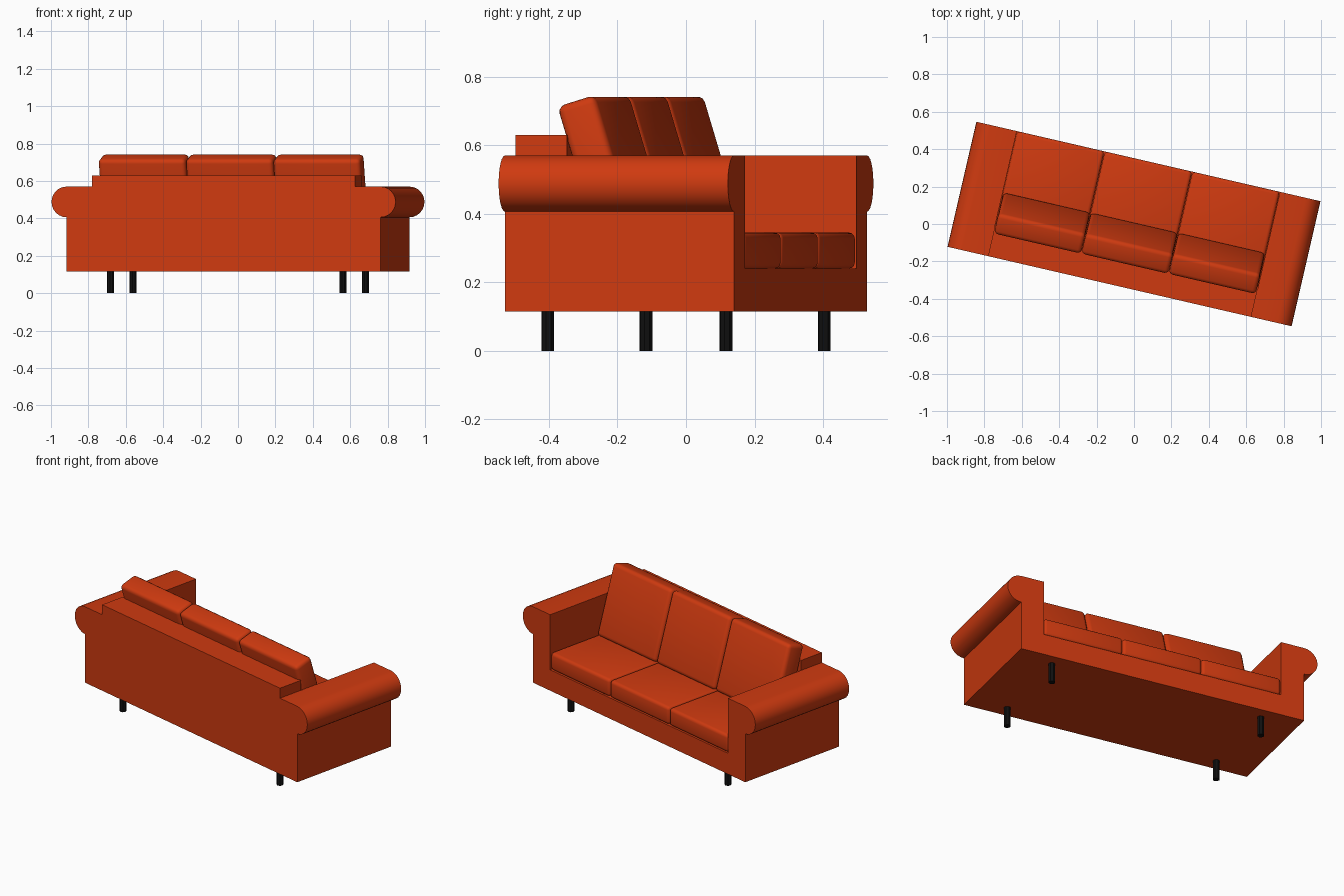
import bpy, bmesh, math
from mathutils import Matrix

if "Cube" in bpy.data.objects:
    bpy.data.objects.remove(bpy.data.objects["Cube"])

TURN = Matrix.Rotation(math.radians(-13), 4, 'Z')   # whole sofa is turned
HALF_D = 0.343                                      # half depth
INNER, OUTER = 0.722, 0.862                         # arm inner / outer side


def material(name, rgb):
    m = bpy.data.materials.new(name)
    m.diffuse_color = (*rgb, 1)
    m.use_nodes = True
    m.node_tree.nodes["Principled BSDF"].inputs["Base Color"].default_value = m.diffuse_color
    return m


FABRIC = material("orange_fabric", (0.62, 0.042, 0.005))
BLACK = material("black_leg", (0.005, 0.005, 0.005))


def finish(name, bm, mat, local=Matrix.Identity(4), smooth=False):
    bmesh.ops.recalc_face_normals(bm, faces=bm.faces)
    me = bpy.data.meshes.new(name)
    bm.to_mesh(me)
    bm.free()
    me.materials.append(mat)
    ob = bpy.data.objects.new(name, me)
    bpy.context.collection.objects.link(ob)
    ob.matrix_world = TURN @ local
    if smooth:
        bpy.ops.object.select_all(action='DESELECT')
        ob.select_set(True)
        bpy.context.view_layer.objects.active = ob
        bpy.ops.object.shade_smooth_by_angle(angle=math.radians(35))
    return ob


def box(name, size, local, bevel=0.0):
    bm = bmesh.new()
    bmesh.ops.create_cube(bm, size=1)
    bmesh.ops.scale(bm, vec=size, verts=bm.verts)
    if bevel:
        bmesh.ops.bevel(bm, geom=bm.edges[:], offset=bevel, segments=3,
                        profile=0.5, affect='EDGES')
    return finish(name, bm, FABRIC, local, bool(bevel))


# Frame: U-shaped profile with rolled arms, extruded through the depth
R, ZC = 0.082, 0.488
half = [(OUTER, 0.115), (OUTER, ZC - R)]
for i in range(1, 13):
    a = -math.pi / 2 + math.pi * i / 12
    half.append((OUTER + R * math.cos(a), ZC + R * math.sin(a)))
half += [(INNER, ZC + R), (INNER, 0.24)]
profile = half + [(-u, z) for u, z in reversed(half)]
bm = bmesh.new()
face = bm.faces.new([bm.verts.new((u, -HALF_D, z)) for u, z in profile])
ext = bmesh.ops.extrude_face_region(bm, geom=[face])
bmesh.ops.translate(bm, vec=(0, 2 * HALF_D, 0),
                    verts=[g for g in ext["geom"] if isinstance(g, bmesh.types.BMVert)])
finish("frame_with_arms", bm, FABRIC, smooth=True)

# Back panel between the arms
box("back_panel", (2 * INNER, 0.153, 0.39),
    Matrix.Translation((0, -HALF_D + 0.0765, 0.435)))

# Three seat cushions and three leaning back cushions
W = 2 * INNER / 3
LEAN = Matrix.Rotation(math.radians(17), 4, 'X')
for i in (-1, 0, 1):
    box(f"seat_cushion_{i + 2}", (W - 0.002, 0.533, 0.105),
        Matrix.Translation((i * W, HALF_D - 0.2665, 0.2925)), 0.018)
    box(f"back_cushion_{i + 2}", (W - 0.004, 0.118, 0.42),
        Matrix.Translation((i * (W - 0.002), 0.012, 0.345)) @ LEAN
        @ Matrix.Translation((0, -0.059, 0.21)), 0.022)

# Four legs
for u in (-1, 1):
    for v in (-1, 1):
        bm = bmesh.new()
        bmesh.ops.create_cone(bm, cap_ends=True, segments=8, radius1=0.019,
                              radius2=0.019, depth=0.117)
        finish(("front" if v > 0 else "rear") + ("_right" if u > 0 else "_left") + "_leg",
               bm, BLACK, Matrix.Translation((u * 0.637, v * 0.267, 0.0585)))
